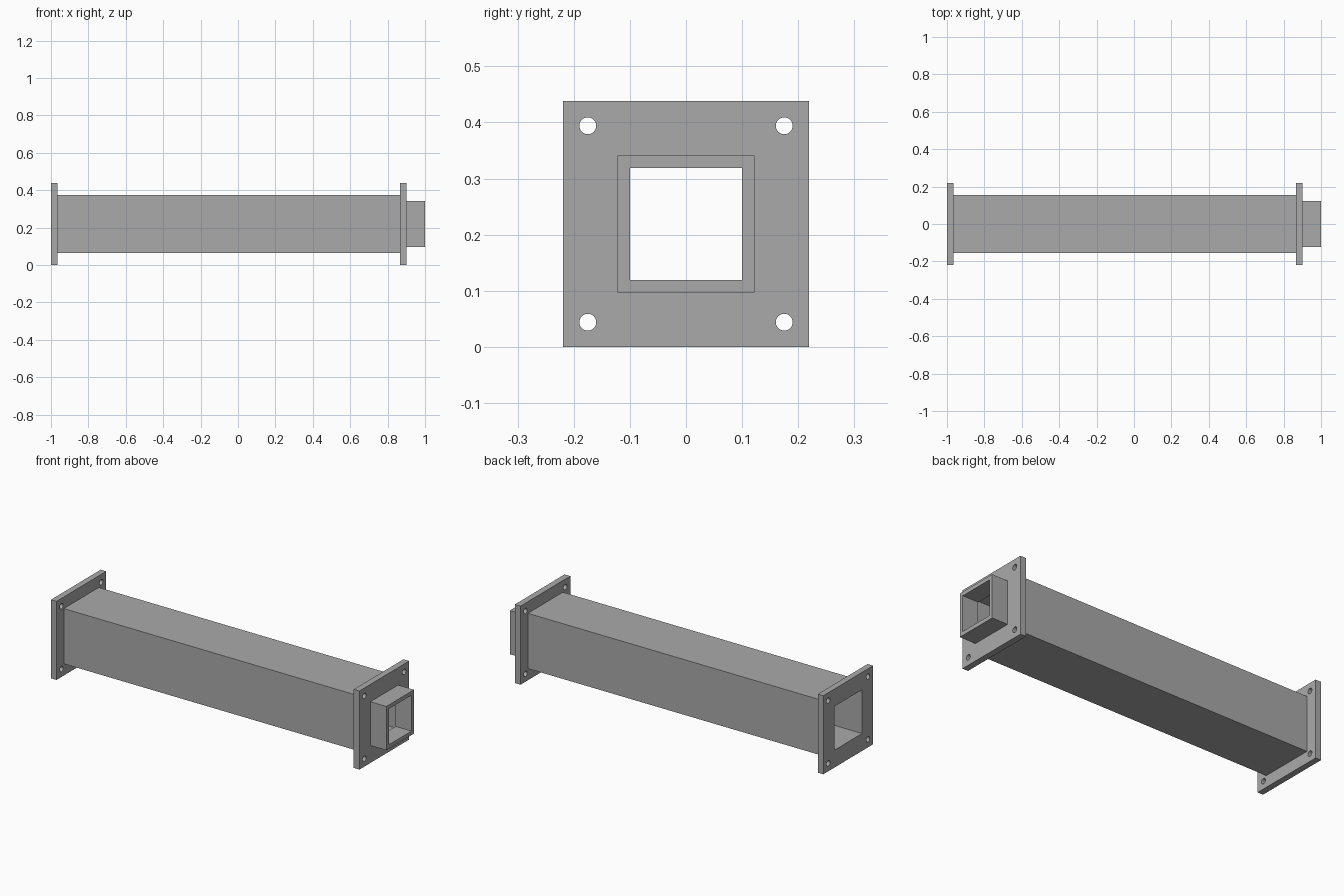
import bpy, bmesh, math
from mathutils import Matrix

if "Cube" in bpy.data.objects:
    bpy.data.objects.remove(bpy.data.objects["Cube"])

CENTRE_Z = 0.219
FLANGE, TUBE, BORE, SPIGOT, SPIGOT_BORE = 0.219, 0.154, 0.122, 0.122, 0.10
BOLT, BOLT_R = 0.175, 0.015

steel = bpy.data.materials.new("grey_steel")
steel.diffuse_color = (0.4, 0.4, 0.4, 1)
steel.use_nodes = True
steel.node_tree.nodes["Principled BSDF"].inputs["Base Color"].default_value = steel.diffuse_color


def square(h):
    return [(-h, -h), (h, -h), (h, h), (-h, h)]


def circle(cx, cy, r, n=32):
    return [(cx + r * math.cos(2 * math.pi * i / n),
             cy + r * math.sin(2 * math.pi * i / n)) for i in range(n)]


def extrude_profile(name, loops, x0, x1):
    """Fill the loops (later ones are holes) and extrude them along x."""
    curve = bpy.data.curves.new(name + "_profile", "CURVE")
    curve.dimensions = "2D"
    curve.fill_mode = "BOTH"
    curve.extrude = (x1 - x0) / 2
    for pts in loops:
        spline = curve.splines.new("POLY")
        spline.points.add(len(pts) - 1)
        for p, (u, v) in zip(spline.points, pts):
            p.co = (u, v, 0, 1)
        spline.use_cyclic_u = True
    temp = bpy.data.objects.new(name + "_profile", curve)
    bpy.context.collection.objects.link(temp)
    deps = bpy.context.evaluated_depsgraph_get()
    mesh = bpy.data.meshes.new_from_object(temp.evaluated_get(deps))
    bpy.data.objects.remove(temp)

    # profile plane becomes y-z, extrusion becomes x
    mesh.transform(Matrix(((0, 0, 1, (x0 + x1) / 2), (1, 0, 0, 0),
                           (0, 1, 0, CENTRE_Z), (0, 0, 0, 1))))
    bm = bmesh.new()
    bm.from_mesh(mesh)
    bmesh.ops.remove_doubles(bm, verts=bm.verts, dist=1e-5)
    bmesh.ops.recalc_face_normals(bm, faces=bm.faces)
    bm.to_mesh(mesh)
    bm.free()
    mesh.name = name
    mesh.materials.clear()
    mesh.materials.append(steel)
    obj = bpy.data.objects.new(name, mesh)
    bpy.context.collection.objects.link(obj)
    bpy.ops.object.select_all(action="DESELECT")
    obj.select_set(True)
    bpy.context.view_layer.objects.active = obj
    bpy.ops.object.shade_smooth_by_angle(angle=math.radians(30))


# End flanges with a square opening and four bolt holes
bolts = [circle(sx * BOLT, sy * BOLT, BOLT_R) for sx in (-1, 1) for sy in (-1, 1)]
flange = [square(FLANGE), square(BORE)] + bolts
extrude_profile("left_flange", flange, -1.0, -0.966)
extrude_profile("right_flange", flange, 0.867, 0.902)

# Long hollow square tube between the flanges
extrude_profile("square_tube", [square(TUBE), square(BORE)], -0.966, 0.867)

# Smaller square spigot on the right flange
extrude_profile("spigot", [square(SPIGOT), square(SPIGOT_BORE)], 0.902, 1.0)
